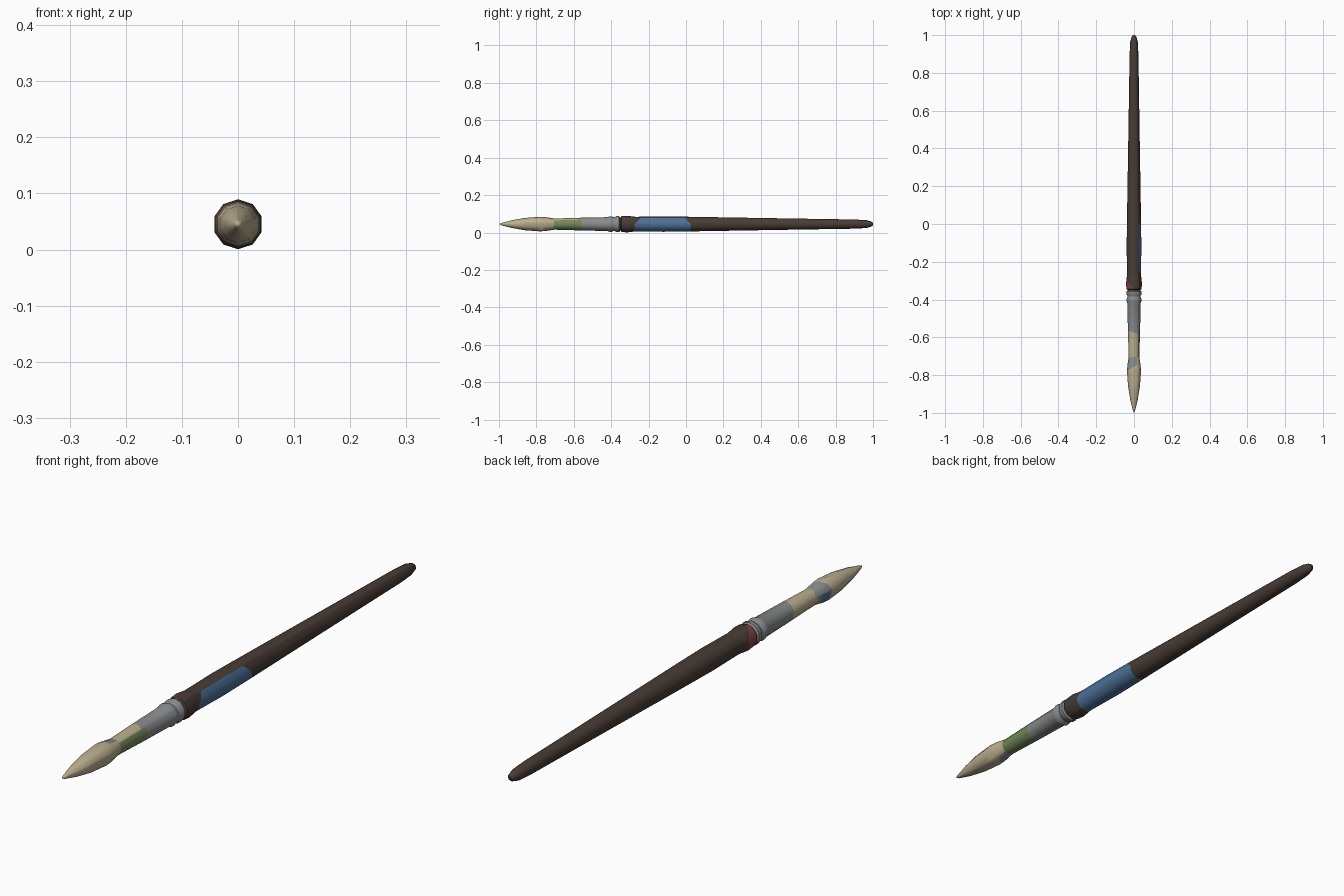
import bpy, bmesh, math
from mathutils import Vector

if "Cube" in bpy.data.objects:
    bpy.data.objects.remove(bpy.data.objects["Cube"])

SIDES = 10
AXIS_Z = 0.045


def material(name, rgb):
    m = bpy.data.materials.new(name)
    lin = [((c / 255 + 0.055) / 1.055) ** 2.4 for c in rgb]
    m.diffuse_color = (*lin, 1)
    m.use_nodes = True
    m.node_tree.nodes["Principled BSDF"].inputs["Base Color"].default_value = m.diffuse_color
    return m


BROWN = material("dark_brown_wood", (72, 60, 53))
CREAM = material("cream_bristle", (188, 175, 143))
GRAY = material("gray_metal", (138, 139, 141))
GREEN = material("green_paint", (116, 136, 88))
BLUE = material("blue_paint", (76, 112, 152))
RED = material("red_paint", (130, 70, 62))


def lathe(name, profile, base, patches=()):
    """Spin (y, radius) points round the brush axis, then cut in paint patches.
    A patch is (material, planes); a plane (nx, ny, nz, d) keeps n.p > d,
    measured from the brush axis."""
    bm = bmesh.new()
    rings = []
    for y, r in profile:
        if r == 0:
            rings.append([bm.verts.new((0, y, 0))])
            continue
        ring = []
        for i in range(SIDES):
            a = math.pi / 2 + math.tau * i / SIDES
            ring.append(bm.verts.new((r * math.cos(a), y, r * math.sin(a))))
        rings.append(ring)
    for p, q in zip(rings, rings[1:]):
        for i in range(SIDES):
            j = (i + 1) % SIDES
            if len(p) == 1:
                bm.faces.new((p[0], q[j], q[i]))
            else:
                bm.faces.new((p[i], p[j], q[j], q[i]))
    for ring in (rings[0], rings[-1]):
        if len(ring) > 1:
            bm.faces.new(ring)
    bmesh.ops.recalc_face_normals(bm, faces=bm.faces)

    mats = [base]
    for mat, planes in patches:
        if mat not in mats:
            mats.append(mat)
        for nx, ny, nz, d in planes:
            n = Vector((nx, ny, nz))
            bmesh.ops.bisect_plane(bm, geom=bm.verts[:] + bm.edges[:] + bm.faces[:],
                                   dist=1e-5, plane_co=n * d / n.length_squared, plane_no=n)
    for f in bm.faces:
        c = f.calc_center_median()
        for mat, planes in patches:
            if all(Vector(p[:3]).dot(c) > p[3] for p in planes):
                f.material_index = mats.index(mat)
    mesh = bpy.data.meshes.new(name)
    bm.to_mesh(mesh)
    bm.free()
    obj = bpy.data.objects.new(name, mesh)
    obj.location.z = AXIS_Z
    for m in mats:
        mesh.materials.append(m)
    bpy.context.collection.objects.link(obj)
    bpy.context.view_layer.objects.active = obj
    obj.select_set(True)
    bpy.ops.object.shade_smooth_by_angle(angle=math.radians(40))
    obj.select_set(False)
    return obj


def side(deg):
    """Plane keeping the half of the brush that faces the given angle."""
    a = math.radians(deg)
    return (math.cos(a), 0, math.sin(a), 0)


# Bristles, with a gray and a blue smudge on the left
lathe("bristles",
      [(-1, 0), (-0.985, 0.007), (-0.93, 0.021), (-0.86, 0.033),
       (-0.78, 0.039), (-0.75, 0.037), (-0.705, 0.030)], CREAM,
      [(GRAY, [(-0.6, 1, 0, -0.755), (-1, 0, 0, -0.015)]),
       (BLUE, [(0, 1, 0, -0.765), (0, -1, 0, 0.725), side(180), (0, 0, -1, -0.008),
               (0, 0, 1, -0.03)])])

# Metal ferrule with crimped rings; front end stained cream and green
lathe("ferrule",
      [(-0.715, 0.0295), (-0.56, 0.034), (-0.42, 0.037), (-0.41, 0.041),
       (-0.395, 0.041), (-0.388, 0.037), (-0.38, 0.037), (-0.374, 0.042),
       (-0.357, 0.042), (-0.352, 0.036)], GRAY,
      [(CREAM, [(-0.3, -1, 0, 0.575)]),
       (GREEN, [(0, -1, 0, 0.56), side(-46)])])

# Wooden handle with a swollen collar, blue and red paint marks
lathe("handle",
      [(-0.36, 0.034), (-0.35, 0.034), (-0.345, 0.042), (-0.315, 0.0445),
       (-0.27, 0.039), (-0.12, 0.041), (0, 0.0395), (0.5, 0.031),
       (0.9, 0.0245), (0.965, 0.021), (0.99, 0.014), (1, 0.006)], BROWN,
      [(BLUE, [side(-37), (0, 1, 0, -0.275), (0, 1, -1, -0.275),
               (0, -1, 0, -0.025), (0, -1, -1, -0.025)]),
       (RED, [(-1.1, -1, 0, 0.345)])])
